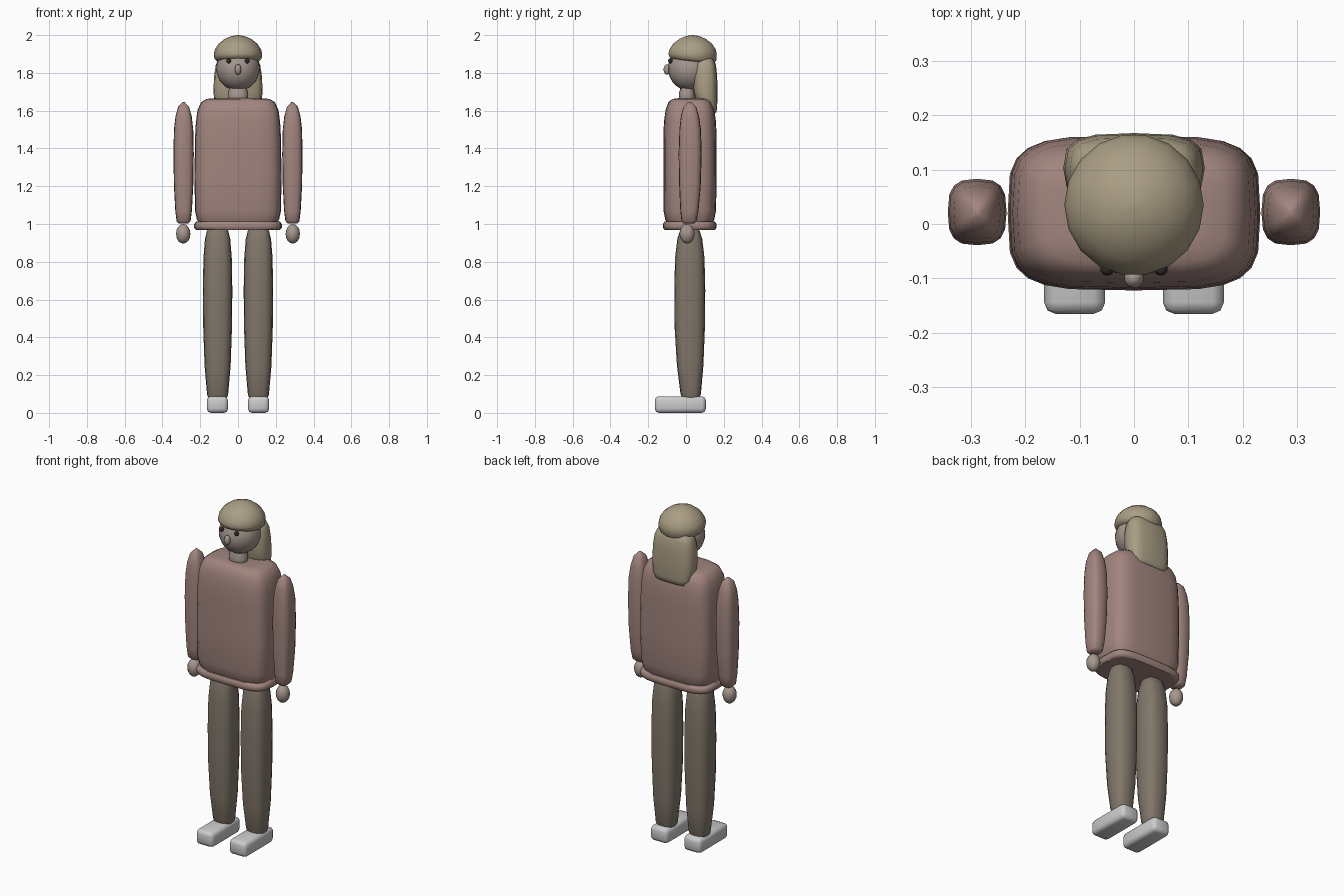
import bpy, bmesh, math


def mat(name, rgb):
    m = bpy.data.materials.new(name)
    m.diffuse_color = (*rgb, 1)
    return m


PINK = mat("jumper_pink", (0.36, 0.235, 0.21))
BROWN = mat("trouser_brown", (0.22, 0.185, 0.145))
SKIN = mat("skin", (0.38, 0.31, 0.275))
BLOND = mat("hair_blond", (0.40, 0.34, 0.23))
DARK = mat("eye_dark", (0.03, 0.025, 0.025))


def finish(name, bm, material, angle=50):
    bmesh.ops.recalc_face_normals(bm, faces=bm.faces)
    me = bpy.data.meshes.new(name)
    bm.to_mesh(me)
    bm.free()
    if material:
        me.materials.append(material)
    ob = bpy.data.objects.new(name, me)
    bpy.context.collection.objects.link(ob)
    bpy.ops.object.select_all(action='DESELECT')
    ob.select_set(True)
    bpy.context.view_layer.objects.active = ob
    bpy.ops.object.shade_smooth_by_angle(angle=math.radians(angle))
    return ob


def loft(name, rings, material, cx=0, sides=16, power=4, slope=None):
    """Stack of superellipse rings (z, centre y, half x, half y)."""
    bm = bmesh.new()
    loops = []
    for z, cy, hx, hy in rings:
        loop = []
        for i in range(sides):
            a = 2 * math.pi * i / sides
            c, s = math.cos(a), math.sin(a)
            x = math.copysign(abs(c) ** (2 / power), c) * hx
            y = math.copysign(abs(s) ** (2 / power), s) * hy
            loop.append(bm.verts.new((cx + x, cy + y, z)))
        loops.append(loop)
    for a, b in zip(loops, loops[1:]):
        for i in range(sides):
            j = (i + 1) % sides
            bm.faces.new((a[i], a[j], b[j], b[i]))
    bm.faces.new(loops[0])
    bm.faces.new(loops[-1])
    if slope:
        limit, k, y0 = slope
        for v in bm.verts:
            if v.co.z < limit:
                v.co.z -= (v.co.y - y0) * k
    return finish(name, bm, material)


def ball(name, centre, radii, material, u=16, v=10):
    bm = bmesh.new()
    bmesh.ops.create_uvsphere(bm, u_segments=u, v_segments=v, radius=1)
    bmesh.ops.scale(bm, vec=radii, verts=bm.verts)
    bmesh.ops.translate(bm, vec=centre, verts=bm.verts)
    return finish(name, bm, material)


# Jumper body and hem
loft("jumper_body", [
    (1.0, 0.02, 0.205, 0.118), (1.025, 0.02, 0.218, 0.13),
    (1.07, 0.02, 0.228, 0.139), (1.25, 0.021, 0.23, 0.141),
    (1.45, 0.021, 0.228, 0.141), (1.54, 0.021, 0.223, 0.138),
    (1.605, 0.021, 0.214, 0.129), (1.645, 0.021, 0.195, 0.114),
    (1.662, 0.021, 0.168, 0.094), (1.666, 0.021, 0.12, 0.06)], PINK, sides=24)
loft("jumper_hem", [
    (0.968, 0.02, 0.205, 0.118), (0.968, 0.02, 0.222, 0.133),
    (0.98, 0.02, 0.232, 0.142), (1.0, 0.02, 0.232, 0.142),
    (1.012, 0.02, 0.222, 0.133), (1.012, 0.02, 0.205, 0.118)], PINK, sides=24)

# Limbs, both sides
for side, s in (("left", 1), ("right", -1)):
    loft(side + "_sleeve", [
        (1.003, 0.015, 0.026, 0.028), (1.015, 0.016, 0.037, 0.04),
        (1.07, 0.018, 0.044, 0.048), (1.2, 0.021, 0.051, 0.057),
        (1.37, 0.022, 0.054, 0.061), (1.5, 0.022, 0.051, 0.057),
        (1.57, 0.021, 0.043, 0.048), (1.62, 0.02, 0.029, 0.034),
        (1.645, 0.02, 0.006, 0.008)], PINK, cx=s * 0.288, power=3)
    ball(side + "_hand", (s * 0.29, 0.006, 0.948), (0.038, 0.04, 0.052), SKIN, 12, 8)
    loft(side + "_trouser_leg", [
        (0.08, 0.025, 0.05, 0.045), (0.1, 0.025, 0.056, 0.054),
        (0.25, 0.022, 0.069, 0.07), (0.45, 0.02, 0.076, 0.08),
        (0.65, 0.02, 0.078, 0.082), (0.82, 0.02, 0.075, 0.078),
        (0.92, 0.02, 0.067, 0.066), (0.965, 0.02, 0.056, 0.052),
        (0.985, 0.02, 0.036, 0.032)], BROWN, cx=s * 0.108, power=2.7)

    # Shoe: chamfered block
    bm = bmesh.new()
    bmesh.ops.create_cube(bm, size=1)
    bmesh.ops.scale(bm, vec=(0.112, 0.27, 0.088), verts=bm.verts)
    bmesh.ops.bevel(bm, geom=bm.edges[:], offset=0.021, segments=2,
                    profile=0.5, affect='EDGES')
    bmesh.ops.translate(bm, vec=(s * 0.109, -0.03, 0.044), verts=bm.verts)
    finish(side + "_shoe", bm, None)

    ball(side + "_eye", (s * 0.049, -0.083, 1.864), (0.013, 0.012, 0.014), DARK, 10, 6)

# Neck, head and nose
loft("neck", [(1.64, 0.005, 0.045, 0.036), (1.665, 0.005, 0.054, 0.043),
              (1.69, 0.005, 0.054, 0.043), (1.725, 0.008, 0.045, 0.036)],
     SKIN, power=2.2)
ball("head", (0, 0.02, 1.823), (0.115, 0.115, 0.117), SKIN, 20, 14)
ball("nose", (0, -0.1, 1.818), (0.018, 0.019, 0.028), SKIN, 10, 8)

# Hair: crown cap and long back panel
loft("hair_crown", [
    (1.86, 0.035, 0.09, 0.09), (1.862, 0.035, 0.112, 0.114),
    (1.877, 0.035, 0.125, 0.127), (1.9, 0.035, 0.128, 0.13),
    (1.925, 0.035, 0.122, 0.124), (1.955, 0.035, 0.102, 0.104),
    (1.98, 0.035, 0.07, 0.071), (1.995, 0.035, 0.034, 0.035),
    (2.0, 0.035, 0.006, 0.006)], BLOND, sides=18, power=2,
    slope=(1.89, 0.1, 0.035))
loft("hair_back", [
    (1.585, 0.13, 0.085, 0.02), (1.592, 0.124, 0.105, 0.037),
    (1.62, 0.114, 0.122, 0.051), (1.7, 0.103, 0.13, 0.064),
    (1.78, 0.1, 0.127, 0.065), (1.84, 0.1, 0.118, 0.059),
    (1.87, 0.1, 0.106, 0.048), (1.885, 0.1, 0.08, 0.03)], BLOND, power=3.2)
